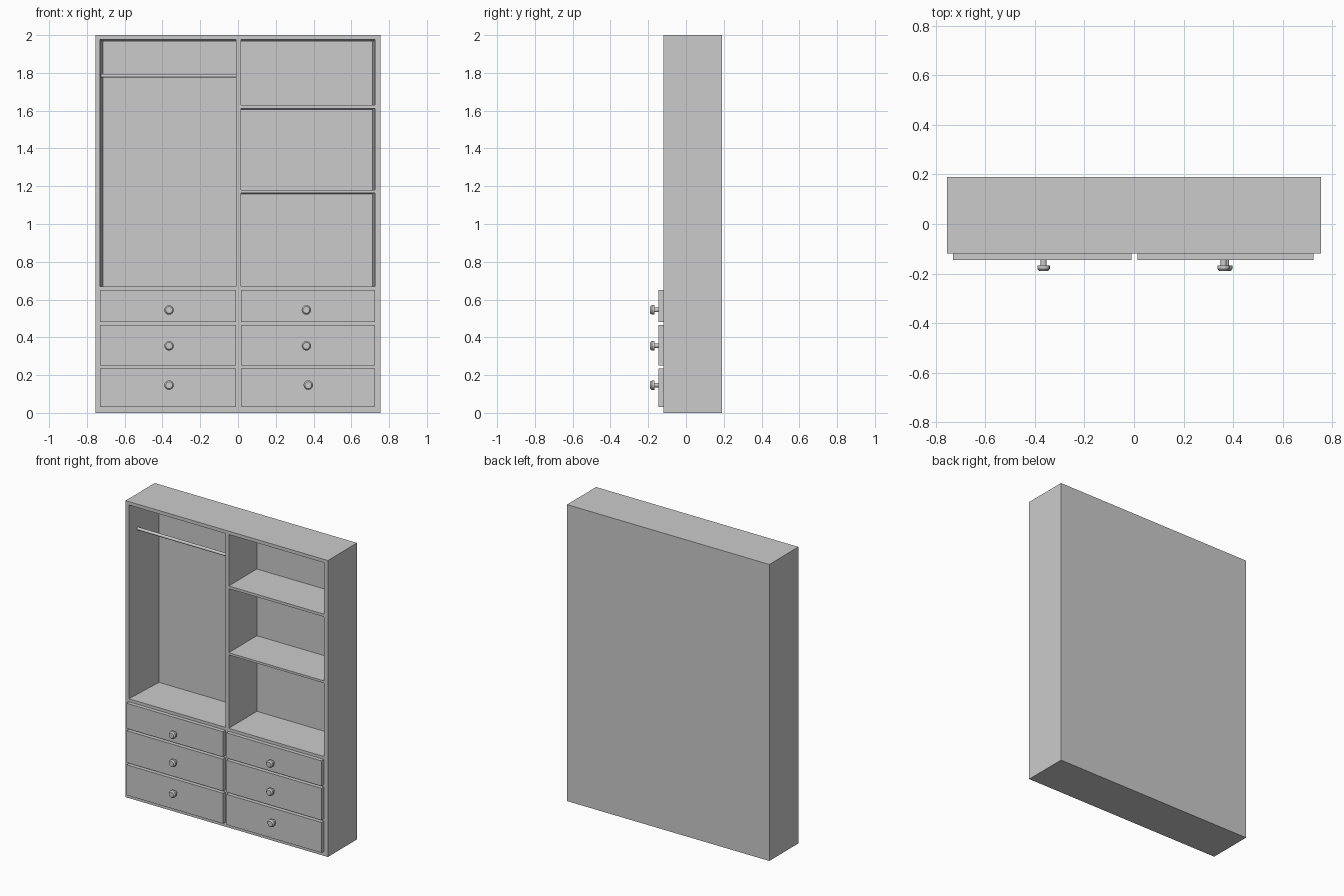
import bpy
import bmesh
from math import radians
from mathutils import Matrix

old = bpy.data.objects.get("Cube")
if old:
    bpy.data.objects.remove(old, do_unlink=True)

grey = bpy.data.materials.new("plain grey")
grey.use_nodes = True
grey.diffuse_color = (0.6, 0.6, 0.6, 1)
grey.node_tree.nodes["Principled BSDF"].inputs["Base Color"].default_value = (0.6, 0.6, 0.6, 1)

FRONT, BACK = -0.12, 0.19
INNER_BACK = 0.18


def finish(name, bm):
    bmesh.ops.recalc_face_normals(bm, faces=bm.faces)
    mesh = bpy.data.meshes.new(name)
    bm.to_mesh(mesh)
    bm.free()
    mesh.materials.append(grey)
    ob = bpy.data.objects.new(name, mesh)
    bpy.context.collection.objects.link(ob)
    return ob


def slab(name, x, y, z, back_x=None, back_z=None):
    """Box from ranges; back_x and back_z give other ranges at the rear end."""
    bm = bmesh.new()
    bmesh.ops.create_cube(bm, size=1)
    for v in bm.verts:
        i, j, k = (int(c > 0) for c in v.co)
        xs = back_x if back_x and j else x
        zs = back_z if back_z and j else z
        v.co = (xs[i], y[j], zs[k])
    return finish(name, bm)


def lathe(name, profile, place, steps=16):
    """Turn (radius, height) points about z, then place the result."""
    bm = bmesh.new()
    verts = [bm.verts.new((r, 0, h)) for r, h in profile]
    edges = [bm.edges.new(pair) for pair in zip(verts, verts[1:])]
    bmesh.ops.spin(bm, geom=verts + edges, cent=(0, 0, 0), axis=(0, 0, 1),
                   angle=radians(360), steps=steps, use_duplicate=False)
    bmesh.ops.remove_doubles(bm, verts=bm.verts, dist=0.0001)
    bm.transform(place)
    ob = finish(name, bm)
    bpy.ops.object.select_all(action='DESELECT')
    ob.select_set(True)
    bpy.context.view_layer.objects.active = ob
    bpy.ops.object.shade_smooth_by_angle(angle=radians(35))
    return ob


# Carcass, with side and top panels slightly thicker towards the back
depth = (FRONT, BACK)
inside = (FRONT, INNER_BACK)
slab("right_side_panel", (-0.755, -0.73), depth, (0, 2), back_x=(-0.755, -0.715))
slab("left_side_panel", (0.725, 0.755), depth, (0, 2), back_x=(0.712, 0.755))
slab("top_panel", (-0.74, 0.74), depth, (1.977, 2), back_z=(1.965, 2))
slab("bottom_panel", (-0.74, 0.74), depth, (0, 0.03))
slab("back_panel", (-0.74, 0.74), (INNER_BACK, BACK), (0.01, 1.99))
slab("centre_divider", (-0.01, 0.015), inside, (0.01, 1.99))

# Shelves
slab("drawer_cover_shelf", (-0.74, 0.74), inside, (0.65, 0.67))
slab("lower_shelf", (0, 0.735), inside, (1.165, 1.18), back_z=(1.16, 1.18))
slab("upper_shelf", (0, 0.735), inside, (1.612, 1.63), back_z=(1.607, 1.63))

# Hanging rod
lathe("hanging_rod", [(0, 0), (0.01, 0), (0.01, 0.73), (0, 0.73)],
      Matrix.Translation((-0.735, -0.03, 1.785)) @ Matrix.Rotation(radians(90), 4, 'Y'))

# Rails between the drawers
for n, z in enumerate([(0.235, 0.25), (0.465, 0.48)]):
    slab(f"drawer_rail_{n + 1}", (-0.735, 0.735), inside, z)

# Drawer fronts with turned knobs
knob = [(0, 0), (0.012, 0), (0.012, 0.022), (0.025, 0.022),
        (0.025, 0.035), (0.018, 0.044), (0, 0.044)]
rows = [("bottom", (0.03, 0.235), 0.147), ("middle", (0.25, 0.465), 0.355),
        ("top", (0.48, 0.65), 0.545)]
columns = [("right", (-0.73, -0.01), -0.365), ("left", (0.015, 0.725), 0.362)]
for row, z, knob_z in rows:
    for side, x, knob_x in columns:
        slab(f"{side}_{row}_drawer", x, (-0.146, -0.1), z)
        if side == "left" and row == "bottom":
            knob_x += 0.01
        lathe(f"{side}_{row}_knob", knob,
              Matrix.Translation((knob_x, -0.146, knob_z)) @ Matrix.Rotation(radians(90), 4, 'X'))
